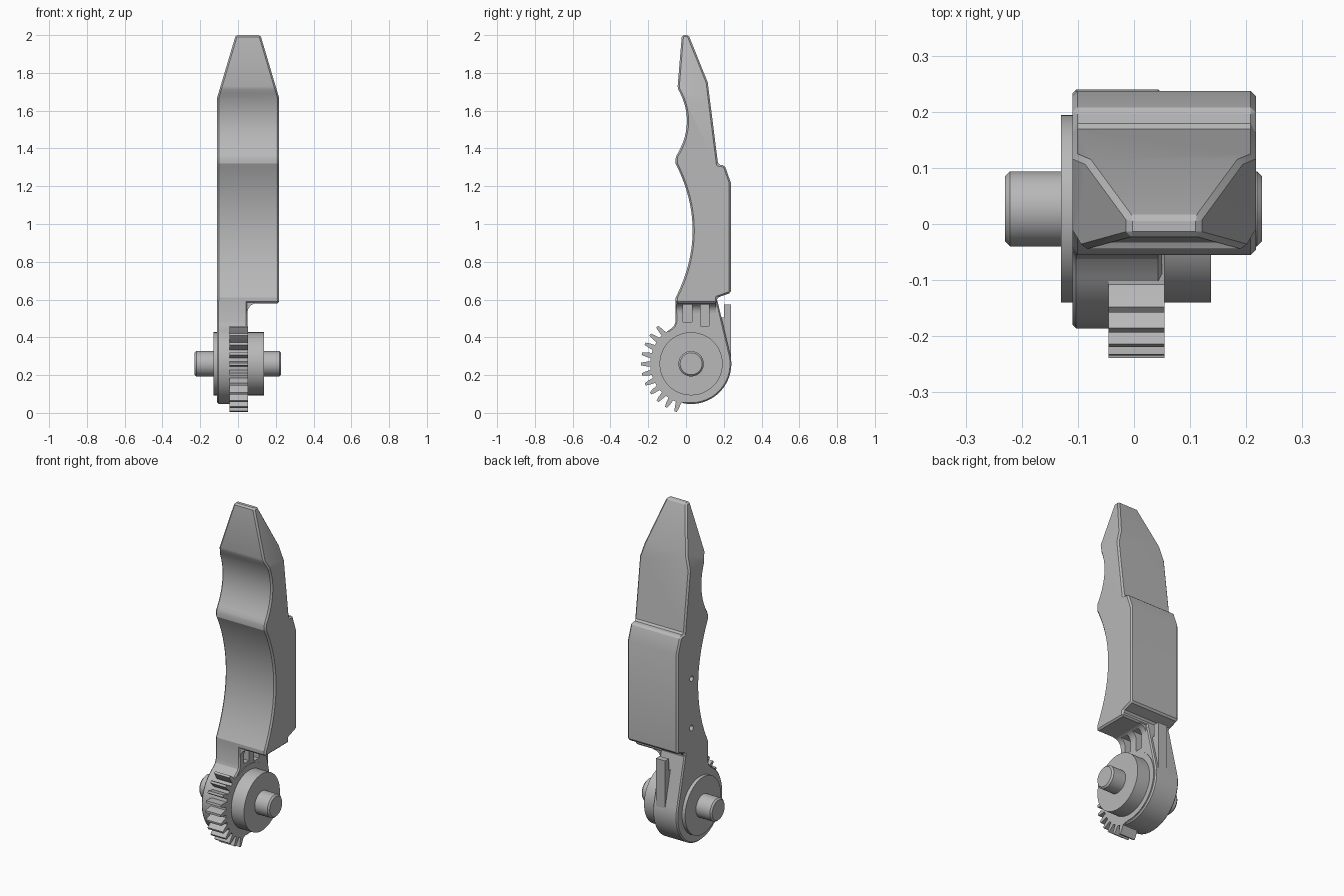
import bpy, bmesh
from math import sin, cos, radians
from mathutils import Vector

if "Cube" in bpy.data.objects:
    bpy.data.objects.remove(bpy.data.objects["Cube"])

grey = bpy.data.materials.new("plain_grey")
grey.use_nodes = True
COL = (0.48, 0.48, 0.48, 1)
grey.diffuse_color = COL
grey.node_tree.nodes["Principled BSDF"].inputs["Base Color"].default_value = COL

CY, CZ = 0.027, 0.26            # pivot axis
LEFT, RIGHT = -0.11, 0.217      # blade sides
parts = []


def polar(r, deg):
    return (CY + r * cos(radians(deg)), CZ + r * sin(radians(deg)))


def arc(r, a, b, n):
    return [polar(r, a + (b - a) * i / n) for i in range(n + 1)]


def scoop(a, b, depth, n):
    """Shallow hollow between two profile points."""
    pts = []
    for i in range(n + 1):
        t = i / n
        pts.append((a[0] + (b[0] - a[0]) * t + depth * 4 * t * (1 - t),
                    a[1] + (b[1] - a[1]) * t))
    return pts


def prism(name, pts, lo, hi, axis="x", bevel=0, helper=False, slopes=()):
    """Extrude a profile along x (points are y, z) or y (points are x, z)."""
    bm = bmesh.new()
    place = (lambda p, d: (d, p[0], p[1])) if axis == "x" else (lambda p, d: (p[0], d, p[1]))
    face = bm.faces.new([bm.verts.new(place(p, lo)) for p in pts])
    shift = Vector(place((0, 0), hi - lo))
    ext = bmesh.ops.extrude_face_region(bm, geom=[face], use_keep_orig=True)
    moved = [v for v in ext["geom"] if isinstance(v, bmesh.types.BMVert)]
    bmesh.ops.translate(bm, verts=moved, vec=shift)
    for co, no in slopes:
        bmesh.ops.bisect_plane(bm, geom=bm.verts[:] + bm.edges[:] + bm.faces[:],
                               plane_co=co, plane_no=no, clear_outer=True)
        bmesh.ops.holes_fill(bm, edges=[e for e in bm.edges if e.is_boundary], sides=0)
    bmesh.ops.recalc_face_normals(bm, faces=bm.faces[:])
    mesh = bpy.data.meshes.new(name)
    bm.to_mesh(mesh)
    bm.free()
    mesh.materials.append(grey)
    ob = bpy.data.objects.new(name, mesh)
    bpy.context.collection.objects.link(ob)
    if bevel:
        mod = ob.modifiers.new("edge_chamfer", "BEVEL")
        mod.width, mod.segments = bevel, 1
        mod.limit_method, mod.angle_limit = "ANGLE", radians(30)
        mod.use_clamp_overlap = False
    if helper:
        ob.hide_render = True
        ob.hide_set(True)
    else:
        parts.append(ob)
    return ob


def cut(ob, cutter):
    mod = ob.modifiers.new("cut", "BOOLEAN")
    mod.object, mod.operation, mod.solver = cutter, "DIFFERENCE", "EXACT"


def box(y0, y1, z0, z1):
    return [(y0, z0), (y1, z0), (y1, z1), (y0, z1)]


# Blade: two finger hollows in front, raised back pad, tapered tip
profile = [(-0.055, 0.58)]
profile += scoop((-0.055, 0.61), (-0.055, 1.32), 0.09, 28)
profile += scoop((-0.055, 1.355), (-0.045, 1.72), 0.055, 14)
profile += [(-0.022, 2.0), (0.014, 2.0), (0.115, 1.75), (0.17, 1.315), (0.205, 1.31),
            (0.237, 1.22), (0.237, 0.635), (0.165, 0.61), (0.165, 0.58)]
tip_slopes = [((LEFT, 0, 1.67), (-0.33, 0, 0.098)), ((RIGHT, 0, 1.67), (0.33, 0, 0.098))]
blade = prism("blade", profile, LEFT, RIGHT, bevel=0.009, slopes=tip_slopes)

# Small blind holes in the blade side
for i, z in enumerate((1.03, 0.74)):
    ring = [(0.105 + y - CY, z + h - CZ) for y, h in arc(0.016, 0, 345, 23)]
    cut(blade, prism("side_hole_cutter_%d" % i, ring, LEFT - 0.05, LEFT + 0.04, helper=True))

# Neck running into the round hub
neck_profile = [(0.165, 0.6), (-0.055, 0.6), (-0.055, 0.485), (-0.062, 0.463), (-0.078, 0.447)]
neck_profile += arc(0.213, 125, 375, 72)
neck = prism("neck_and_hub", neck_profile, LEFT, 0.05, bevel=0.007)

# Hollow corner between neck and blade
corner = [(0.04, 0.59), (0.04, 0.53)]
corner += [(0.1 - 0.05 * cos(radians(a)), 0.53 + 0.05 * sin(radians(a))) for a in range(0, 91, 10)]
corner += [(0.1, 0.59)]
fillet = prism("neck_fillet", corner, -0.05, 0.16, axis="y")

# Pockets in the neck
for i, (y, z) in enumerate(((-0.015, 0.48), (0.077, 0.46))):
    cutter = prism("pocket_cutter_%d" % i, box(y, y + 0.046, z, 0.575), -0.05, 0.2, helper=True)
    cut(neck, cutter)
    cut(fillet, cutter)

# Back rib
rib = [(0.202, 0.575), (0.237, 0.575), (0.237, 0.27), (0.15, 0.27), (0.165, 0.505), (0.202, 0.505)]
prism("back_rib", rib, -0.03, 0.03)

# Gear sector
TEETH, FIRST, LAST = 11, 132.5, 252
gear_profile = []
for i in range(TEETH):
    a = FIRST + (LAST - FIRST) * i / (TEETH - 1)
    gear_profile += [polar(0.216, a - 3.8), polar(0.245, a - 2.6), polar(0.266, a - 1.4),
                     polar(0.266, a + 1.4), polar(0.245, a + 2.6), polar(0.216, a + 3.8)]
gear_profile += arc(0.2, 265, 480, 48)
prism("gear_sector", gear_profile, -0.045, 0.054)

# Bearing discs and axle
circle = lambda r: arc(r, 0, 355, 71)
prism("right_disc", circle(0.167), -0.13, -0.1)
prism("left_disc", circle(0.167), 0.04, 0.137)
prism("axle", circle(0.067), -0.23, 0.228, bevel=0.009)

# Apply modifiers, then shade
for ob in bpy.context.view_layer.objects:
    ob.select_set(ob in parts)
bpy.context.view_layer.objects.active = blade
bpy.ops.object.convert(target="MESH")
bpy.ops.object.shade_smooth_by_angle(angle=radians(25))
